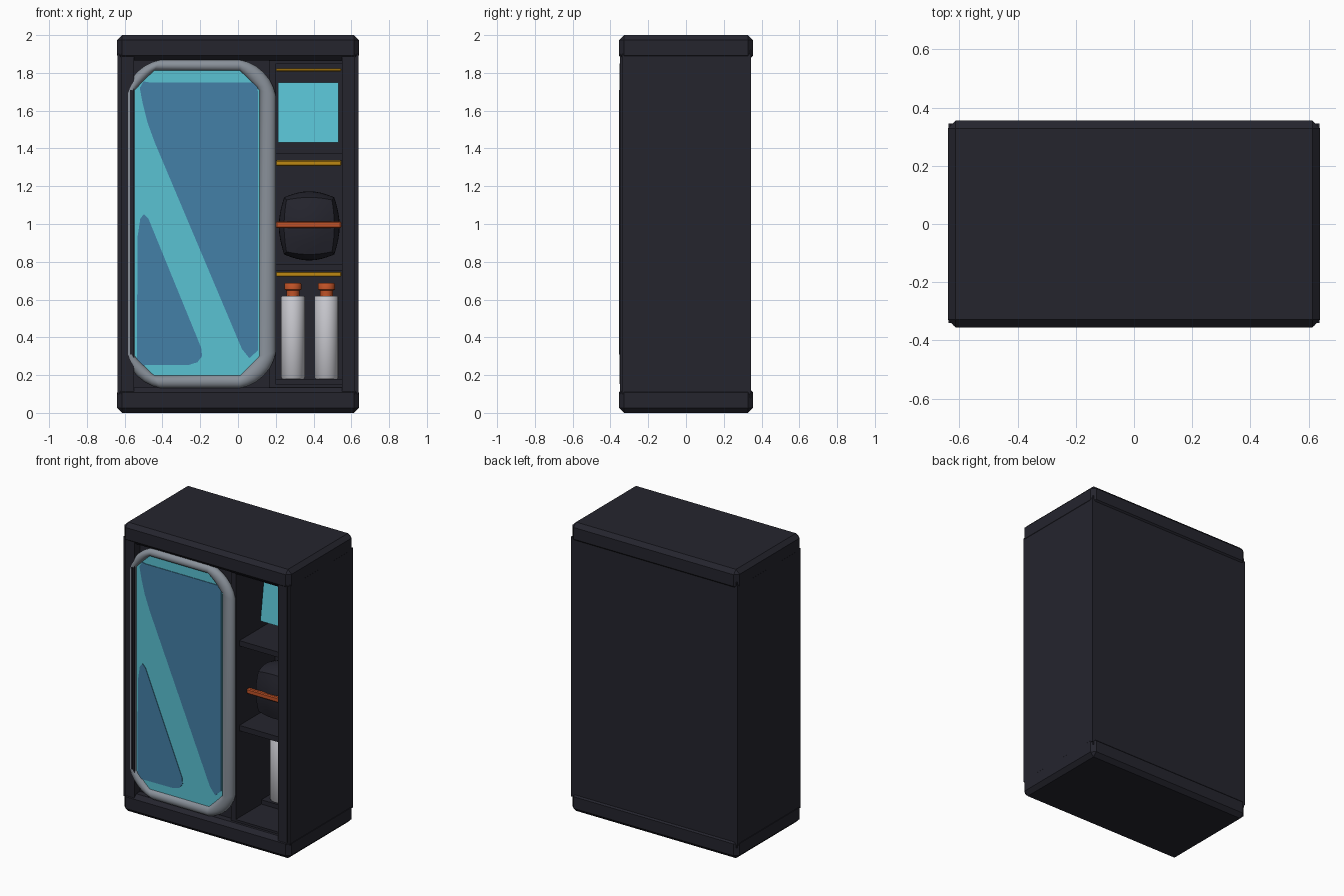
import bpy, bmesh, math
from mathutils import Vector

if "Cube" in bpy.data.objects:
    bpy.data.objects.remove(bpy.data.objects["Cube"])


def mat(name, r, g, b):
    m = bpy.data.materials.new(name)
    m.diffuse_color = (r, g, b, 1)
    m.use_nodes = True
    m.node_tree.nodes["Principled BSDF"].inputs["Base Color"].default_value = m.diffuse_color
    return m


DARK = mat("charcoal", 0.018, 0.018, 0.027)
GREY = mat("frame_grey", 0.25, 0.28, 0.32)
CYAN = mat("light_cyan", 0.10, 0.54, 0.65)
BLUE = mat("glass_blue", 0.056, 0.215, 0.385)
ORANGE = mat("orange", 0.53, 0.085, 0.02)
GOLD = mat("gold", 0.52, 0.25, 0.006)
WHITE = mat("pale_grey", 0.57, 0.57, 0.61)


def finish(name, bm, m, smooth=False):
    bmesh.ops.recalc_face_normals(bm, faces=bm.faces)
    me = bpy.data.meshes.new(name)
    bm.to_mesh(me)
    bm.free()
    me.materials.append(m)
    ob = bpy.data.objects.new(name, me)
    bpy.context.collection.objects.link(ob)
    if smooth:
        bpy.context.view_layer.objects.active = ob
        ob.select_set(True)
        bpy.ops.object.shade_smooth_by_angle(angle=math.radians(40))
        ob.select_set(False)
    return ob


def box(name, x0, x1, y0, y1, z0, z1, m=DARK, bevel=0):
    bm = bmesh.new()
    bmesh.ops.create_cube(bm, size=1)
    for v in bm.verts:
        v.co = Vector((x0 + (v.co.x + .5) * (x1 - x0),
                       y0 + (v.co.y + .5) * (y1 - y0),
                       z0 + (v.co.z + .5) * (z1 - z0)))
    if bevel:
        bmesh.ops.bevel(bm, geom=bm.edges[:], offset=bevel, segments=1,
                        affect='EDGES', profile=0.5)
    return finish(name, bm, m)


def plate(name, pts, y0, y1, m):
    """Outline in x,z extruded from y0 to y1."""
    bm = bmesh.new()
    f = bm.faces.new([bm.verts.new((x, y0, z)) for x, z in pts])
    ext = bmesh.ops.extrude_face_region(bm, geom=[f])
    for g in ext["geom"]:
        if isinstance(g, bmesh.types.BMVert):
            g.co.y = y1
    return finish(name, bm, m)


def lathe(name, profile, cx, cy, m, n=24):
    """Radius, height profile spun around a vertical axis."""
    bm = bmesh.new()
    rings = [[bm.verts.new((cx + r * math.cos(2 * math.pi * i / n),
                            cy + r * math.sin(2 * math.pi * i / n), z))
              for i in range(n)] for r, z in profile]
    for a, b in zip(rings, rings[1:]):
        for i in range(n):
            j = (i + 1) % n
            bm.faces.new((a[i], a[j], b[j], b[i]))
    bm.faces.new(rings[0])
    bm.faces.new(rings[-1])
    return finish(name, bm, m, True)


def corner_loop(x0, x1, z0, z1, c, rounding, n=6):
    """Rectangle outline whose corners blend from a chamfer to an arc."""
    pts = []
    for q, (cx, cz) in enumerate(((x1 - c, z1 - c), (x0 + c, z1 - c),
                                  (x0 + c, z0 + c), (x1 - c, z0 + c))):
        a = Vector((math.cos(q * math.pi / 2), math.sin(q * math.pi / 2)))
        b = Vector((-a.y, a.x))
        for i in range(n + 1):
            t = i / n
            arc = a * math.cos(t * math.pi / 2) + b * math.sin(t * math.pi / 2)
            p = a.lerp(b, t).lerp(arc, rounding) * c
            pts.append((cx + p.x, cz + p.y))
    return pts


# Cabinet shell: chamfered caps, walls, posts, solid back
box("bottom_cap", -.64, .64, -.355, .355, 0, .135, bevel=.027)
box("top_cap", -.64, .64, -.355, .355, 1.865, 2, bevel=.027)
box("back_block", -.63, .63, .12, .345, .08, 1.92)
for s, side in ((-1, "left"), (1, "right")):
    box(side + "_wall", *sorted((s * .55, s * .638)), -.34, .345, .1, 1.9)
    box(side + "_front_post", *sorted((s * .55, s * .62)), -.35, -.30, .1, 1.9)
box("door_backing", -.56, .17, -.285, .15, .1, 1.9)
box("divider", .165, .2, -.31, .15, .1, 1.9)
box("compartment_floor", .19, .56, -.31, .15, .1, .15)
box("bottle_rack", .19, .56, -.03, .15, .1, .18)
box("compartment_ceiling", .19, .56, -.31, .15, 1.85, 1.9)

# Shelves with light strips beneath
for i, z in enumerate((.75, 1.337)):
    box(f"shelf_{i}", .19, .56, -.27, .15, z, z + .037)
for i, (z, h) in enumerate(((.722, .025), (1.308, .028), (1.808, .016))):
    box(f"light_strip_{i}", .2, .547, -.17, -.14, z, z + h, GOLD, .004)

# Door frame: elliptical section swept between inner and outer outlines
inner = corner_loop(-.545, .11, .2, 1.81, .1, 0)
outer = corner_loop(-.6, .2, .13, 1.87, .19, .75)
bm = bmesh.new()
K = 16
rings = []
for (ax, az), (bx, bz) in zip(inner, outer):
    ring = []
    for k in range(K):
        a = 2 * math.pi * k / K
        w = .5 - .5 * math.cos(a)
        ring.append(bm.verts.new((ax + (bx - ax) * w,
                                  -.32 - .033 * math.sin(a),
                                  az + (bz - az) * w)))
    rings.append(ring)
for i, r in enumerate(rings):
    s = rings[(i + 1) % len(rings)]
    for k in range(K):
        bm.faces.new((r[k], r[(k + 1) % K], s[(k + 1) % K], s[k]))
finish("door_frame", bm, GREY, True)
box("frame_seam", -.573, -.559, -.3545, -.30, .31, 1.71)

# Door glass with darker reflections
plate("door_glass", corner_loop(-.56, .125, .185, 1.825, .1, 0, 1),
      -.332, -.30, CYAN)
plate("glass_upper_tint",
      [(-.50, 1.755), (-.47, 1.75), (.10, 1.75), (.105, 1.70), (.105, .33),
       (.06, .29), (.02, .34), (-.44, 1.43), (-.48, 1.54), (-.505, 1.64),
       (-.52, 1.72)],
      -.336, -.331, BLUE)
plate("glass_lower_tint",
      [(-.535, .27), (-.52, .252), (-.26, .254), (-.215, .268), (-.19, .30),
       (-.195, .345), (-.475, 1.03), (-.497, 1.052), (-.517, 1.03),
       (-.532, .93)],
      -.336, -.331, BLUE)

# Leaning screen in the top compartment
screen = box("screen", -.16, .16, -.006, .006, -.16, .16, CYAN)
screen.location = (.372, -.03, 1.59)
screen.rotation_euler.x = -math.atan(.045 / .32)

# Rounded pack held by a bar in the middle compartment
bm = bmesh.new()
bmesh.ops.create_cube(bm, size=2)
bmesh.ops.subdivide_edges(bm, edges=bm.edges[:], cuts=9, use_grid_fill=True)
for v in bm.verts:
    p = v.co.lerp(v.co.normalized() * 1.2, .55)
    v.co = Vector((.377 + p.x * .145, -.04 + p.y * .125, .99 + p.z * .165))
finish("storage_pack", bm, DARK, True)
box("retaining_bar", .2, .547, -.195, -.165, .978, 1.013, ORANGE, .006)

# Bottles with orange valves
for i, x in enumerate((.291, .468)):
    lathe(f"bottle_{i}", [(.058, .18), (.063, .186), (.063, .614), (.058, .62)],
          x, .045, WHITE)
    lathe(f"bottle_valve_{i}", [(.034, .62), (.034, .648), (.045, .653),
                                (.045, .682), (.041, .687)], x, .045, ORANGE)
